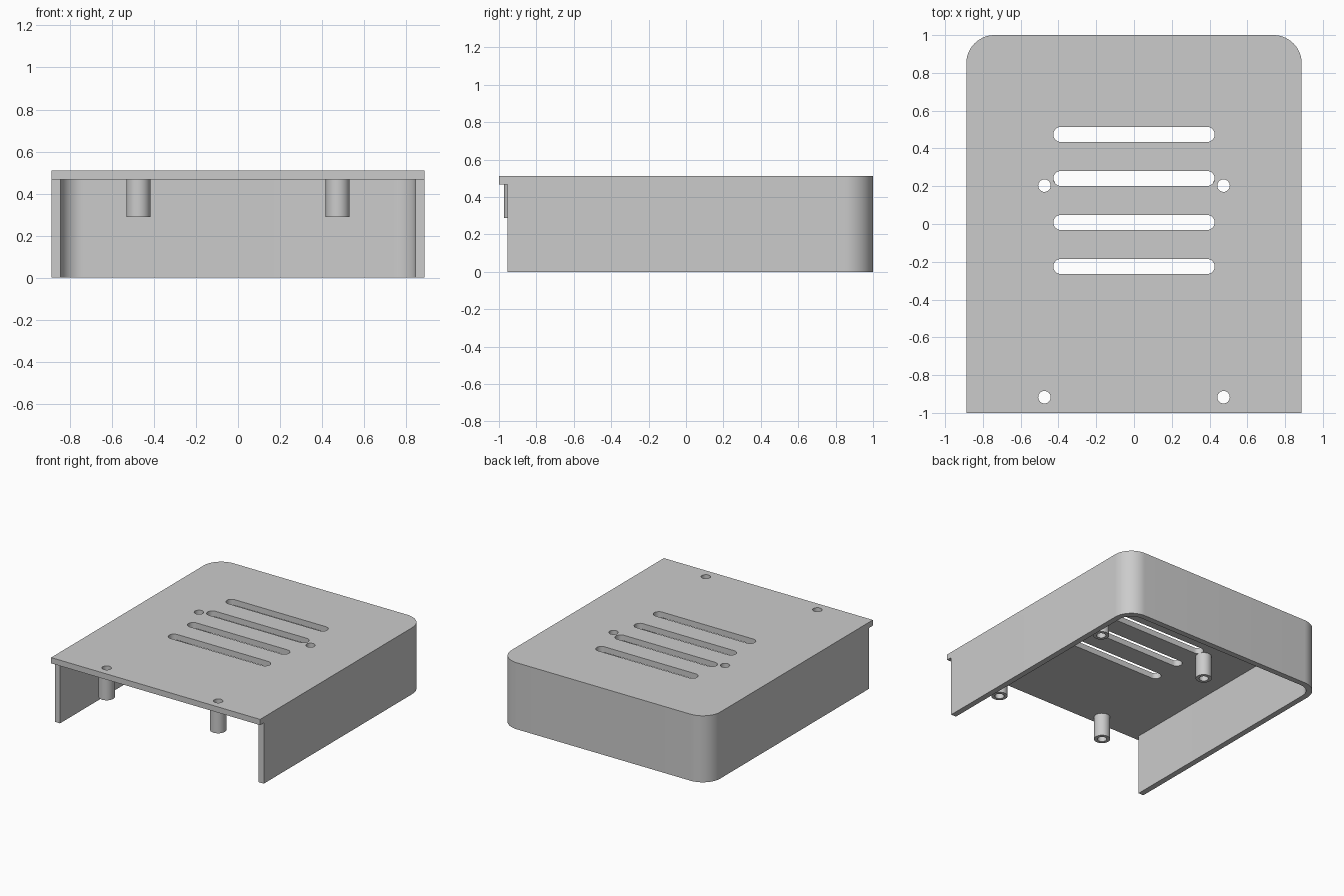
import bpy
import bmesh
from math import cos, sin, pi, radians

if "Cube" in bpy.data.objects:
    bpy.data.objects.remove(bpy.data.objects["Cube"], do_unlink=True)

HALF_W, BACK, FRONT, WALL_FRONT = 0.888, 1.0, -1.0, -0.955
LID_Z, TOP_Z, POST_Z = 0.467, 0.511, 0.288
WALL, CORNER = 0.044, 0.15
POST_R, HOLE_R = 0.057, 0.033
POST_X, POST_YS = 0.474, (0.203, -0.917)

grey = bpy.data.materials.new("light grey plastic")
grey.use_nodes = True
grey.diffuse_color = (0.6, 0.6, 0.6, 1)
grey.node_tree.nodes["Principled BSDF"].inputs["Base Color"].default_value = (0.6, 0.6, 0.6, 1)


def arc(cx, cy, r, start, end, steps):
    """Points along an arc, angles in degrees."""
    angles = [radians(start + (end - start) * i / steps) for i in range(steps + 1)]
    return [(cx + r * cos(a), cy + r * sin(a)) for a in angles]


def circle(cx, cy, r):
    return arc(cx, cy, r, 0, 360, 32)[:-1]


def slot(cy, half_length, r):
    c = half_length - r
    return arc(c, cy, r, -90, 90, 12) + arc(-c, cy, r, 90, 270, 12)


def arch(inset, front):
    """Open-front outline with two rounded back corners, right to left."""
    w, b, r = HALF_W - inset, BACK - inset, CORNER - inset
    return ([(w, front)] + arc(w - r, b - r, r, 0, 90, 16)
            + arc(r - w, b - r, r, 90, 180, 16) + [(-w, front)])


def extrude_loops(name, loops, z0, z1):
    """Fill an outline with its holes and extrude it to a solid."""
    bm = bmesh.new()
    for loop in loops:
        verts = [bm.verts.new((x, y, z0)) for x, y in loop]
        for i, v in enumerate(verts):
            bm.edges.new((verts[i - 1], v))
    bmesh.ops.triangle_fill(bm, use_beauty=True, edges=bm.edges[:], normal=(0, 0, 1))
    result = bmesh.ops.extrude_face_region(bm, geom=bm.faces[:], use_keep_orig=True)
    moved = [g for g in result["geom"] if isinstance(g, bmesh.types.BMVert)]
    bmesh.ops.translate(bm, verts=moved, vec=(0, 0, z1 - z0))
    bmesh.ops.recalc_face_normals(bm, faces=bm.faces[:])
    mesh = bpy.data.meshes.new(name)
    bm.to_mesh(mesh)
    bm.free()
    mesh.materials.append(grey)
    obj = bpy.data.objects.new(name, mesh)
    bpy.context.scene.collection.objects.link(obj)
    bpy.ops.object.select_all(action="DESELECT")
    obj.select_set(True)
    bpy.context.view_layer.objects.active = obj
    bpy.ops.object.shade_smooth_by_angle(angle=radians(30))
    return obj


# Lid with vent slots and screw holes
posts = [(side * POST_X, y) for y in POST_YS for side in (-1, 1)]
slots = [slot(0.474 - 0.233 * i, 0.427, 0.04) for i in range(4)]
holes = [circle(x, y, HOLE_R) for x, y in posts]
extrude_loops("lid", [arch(0, FRONT)] + slots + holes, LID_Z, TOP_Z)

# Wall around the sides and back, open at the front
extrude_loops("wall", [arch(0, WALL_FRONT) + arch(WALL, WALL_FRONT)[::-1]], 0, LID_Z)

# Hollow screw posts under the lid
for (x, y), label in zip(posts, ("back_right", "back_left", "front_right", "front_left")):
    extrude_loops("screw_post_" + label,
                  [circle(x, y, POST_R), circle(x, y, HOLE_R)], POST_Z, LID_Z)
